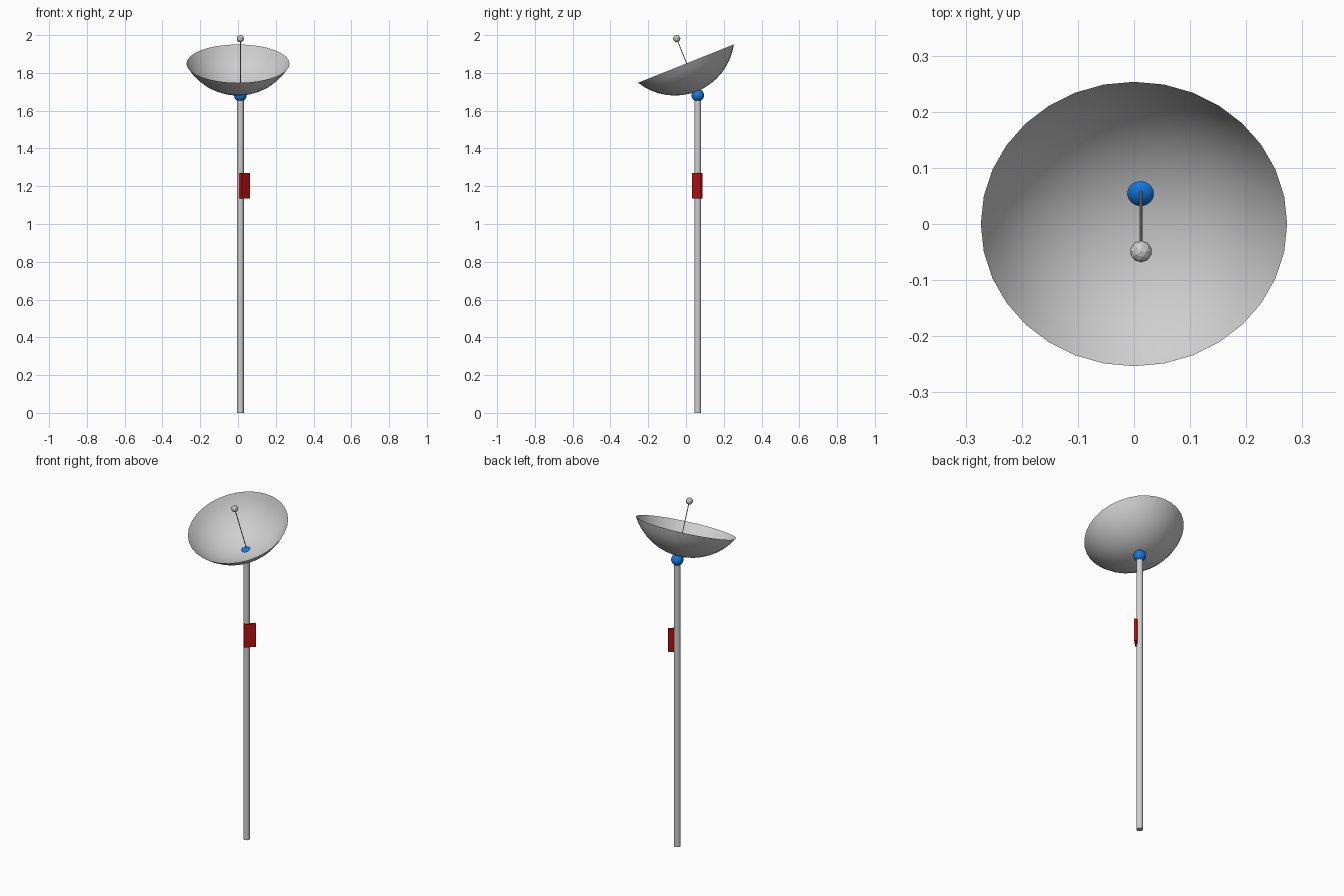
import bpy, bmesh, math
from mathutils import Matrix, Vector

cube = bpy.data.objects.get("Cube")
if cube:
    bpy.data.objects.remove(cube, do_unlink=True)


def material(name, rgb):
    mat = bpy.data.materials.new(name)
    mat.use_nodes = True
    color = (*rgb, 1.0)
    mat.diffuse_color = color
    mat.node_tree.nodes["Principled BSDF"].inputs["Base Color"].default_value = color
    return mat


grey = material("light_grey", (0.62, 0.62, 0.62))
blue = material("blue", (0.006, 0.19, 0.75))
red = material("red", (0.5, 0.006, 0.006))


def finish(name, bm, mat, matrix, smooth=True):
    """Turn a bmesh into a placed, coloured object."""
    bm.transform(matrix)
    bm.normal_update()
    mesh = bpy.data.meshes.new(name)
    bm.to_mesh(mesh)
    bm.free()
    mesh.materials.append(mat)
    obj = bpy.data.objects.new(name, mesh)
    bpy.context.collection.objects.link(obj)
    if smooth:
        bpy.ops.object.select_all(action='DESELECT')
        bpy.context.view_layer.objects.active = obj
        obj.select_set(True)
        bpy.ops.object.shade_smooth_by_angle()
    return obj


def tube(name, start, end, radius, sides, mat):
    """Capped cylinder between two points."""
    axis = end - start
    bm = bmesh.new()
    bmesh.ops.create_cone(bm, cap_ends=True, segments=sides, radius1=radius,
                          radius2=radius, depth=axis.length)
    turn = axis.to_track_quat('Z', 'Y').to_matrix().to_4x4()
    finish(name, bm, mat, Matrix.Translation((start + end) / 2) @ turn)


mast_x, mast_y = 0.0125, 0.0625
joint = Vector((mast_x, mast_y, 1.681))
tilt = Matrix.Rotation(math.radians(21.8), 4, 'X')
aim = tilt @ Vector((0, 0, 1))

# Mast and the ball joint on top of it
tube("mast", Vector((mast_x, mast_y, 0)), joint, 0.018, 16, grey)
bm = bmesh.new()
bmesh.ops.create_uvsphere(bm, u_segments=32, v_segments=16, radius=0.033)
finish("ball_joint", bm, blue, Matrix.Translation(joint))

# Dish: a sixty degree spherical cap, tilted towards the front
rim_radius = 0.273
dish_radius = rim_radius / math.sin(math.radians(60))
rim_drop = dish_radius / 2
bm = bmesh.new()
bmesh.ops.create_uvsphere(bm, u_segments=32, v_segments=24, radius=dish_radius)
above = [v for v in bm.verts if v.co.z > -rim_drop + 0.001]
bmesh.ops.delete(bm, geom=above, context='VERTS')
rim_centre = Vector((0, 0, 1.849))
finish("dish", bm, grey, Matrix.Translation(rim_centre) @ tilt
       @ Matrix.Translation((0, 0, rim_drop)))

# Receiver on a thin rod along the aim of the dish
receiver_at = Vector((mast_x, -0.049, 1.981))
tube("receiver_rod", receiver_at - aim * 0.3, receiver_at, 0.0023, 8, grey)
bm = bmesh.new()
bmesh.ops.create_icosphere(bm, subdivisions=2, radius=0.0195)
finish("receiver", bm, grey, Matrix.Translation(receiver_at), smooth=False)

# Control box fixed diagonally to the mast
bm = bmesh.new()
bmesh.ops.create_cube(bm, size=1)
finish("control_box", bm, red,
       Matrix.Translation((mast_x, mast_y, 1.203))
       @ Matrix.Rotation(math.radians(45), 4, 'Z')
       @ Matrix.Translation((0.0135, -0.018, 0))
       @ Matrix.Diagonal((0.065, 0.016, 0.134, 1)), smooth=False)
